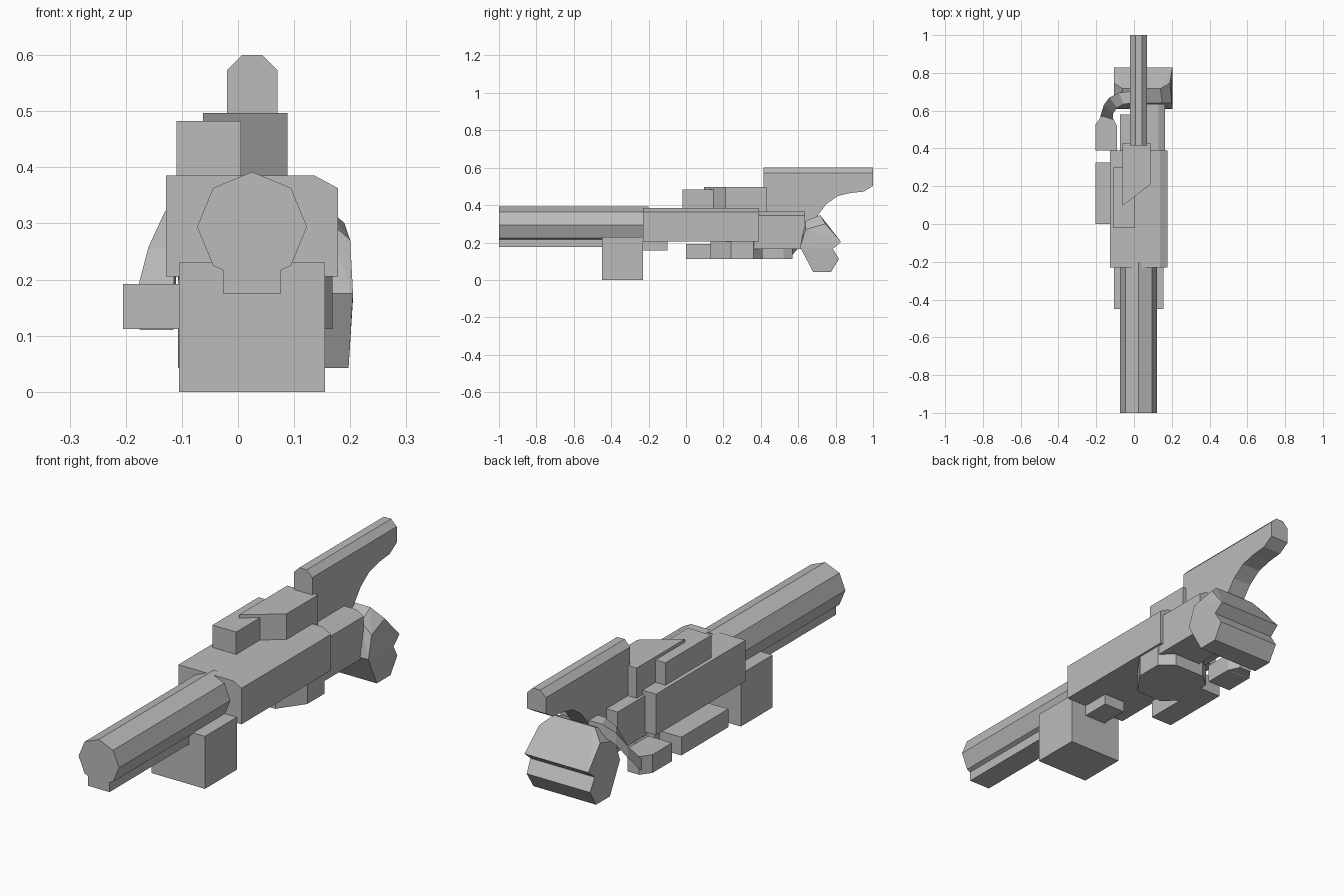
import bpy, bmesh
from math import sin, cos, pi
from mathutils import Vector

if "Cube" in bpy.data.objects:
    bpy.data.objects.remove(bpy.data.objects["Cube"])

grey = bpy.data.materials.new("plain grey")
grey.use_nodes = True
grey.diffuse_color = (0.5, 0.5, 0.5, 1)
grey.node_tree.nodes["Principled BSDF"].inputs["Base Color"].default_value = (0.5, 0.5, 0.5, 1)


def finish(name, bm):
    bmesh.ops.recalc_face_normals(bm, faces=bm.faces)
    mesh = bpy.data.meshes.new(name)
    bm.to_mesh(mesh)
    bm.free()
    mesh.materials.append(grey)
    obj = bpy.data.objects.new(name, mesh)
    bpy.context.collection.objects.link(obj)
    return obj


def prism_mesh(axis, profile, start, end):
    """Extrude a 2D profile along an axis; the profile holds the other two axes in order."""
    bm = bmesh.new()
    verts = []
    for p in profile:
        co = list(p)
        co.insert("xyz".index(axis), start)
        verts.append(bm.verts.new(co))
    face = bm.faces.new(verts)
    new = bmesh.ops.extrude_face_region(bm, geom=[face])["geom"]
    shift = Vector((0, 0, 0))
    shift["xyz".index(axis)] = end - start
    bmesh.ops.translate(bm, vec=shift, verts=[v for v in new if isinstance(v, bmesh.types.BMVert)])
    return bm


def prism(name, axis, profile, start, end):
    return finish(name, prism_mesh(axis, profile, start, end))


def box(name, x, y, z):
    corners = [(x[0], y[0]), (x[1], y[0]), (x[1], y[1]), (x[0], y[1])]
    return prism(name, "z", corners, *z)


def hull(name, rows):
    """Convex block from (x_min, x_max, y, z) rows."""
    bm = bmesh.new()
    for x0, x1, y, z in rows:
        bm.verts.new((x0, y, z))
        bm.verts.new((x1, y, z))
    bmesh.ops.convex_hull(bm, input=bm.verts)
    bmesh.ops.dissolve_limit(bm, angle_limit=0.03, verts=bm.verts, edges=bm.edges)
    return finish(name, bm)


# Octagonal barrel with a flat rail underneath
ring = [(0.025 + 0.098 * sin(i * pi / 4), 0.294 + 0.098 * cos(i * pi / 4)) for i in range(8)]
rail = [(0.077, 0.217), (0.077, 0.175), (-0.027, 0.175), (-0.027, 0.217)]
prism("barrel", "y", ring[:4] + rail + ring[5:], -1, -0.2)
box("rail_end", (-0.027, 0.077), (-0.25, -0.1), (0.157, 0.21))
box("front_box", (-0.105, 0.155), (-0.45, -0.23), (0, 0.23))

# Main body, chamfered along its left upper edge
prism("receiver", "y", [(-0.128, 0.205), (0.178, 0.205), (0.178, 0.363),
                        (0.137, 0.385), (-0.128, 0.385)], -0.23, 0.39)
prism("rear_body", "y", [(-0.02, 0.165), (0.165, 0.165), (0.165, 0.345),
                         (0.13, 0.365), (-0.02, 0.365)], 0.32, 0.635)
box("rear_side_block", (-0.075, 0), (0.38, 0.58), (0.19, 0.365))

# Blocks on top of the body
box("top_block", (-0.11, 0.005), (-0.02, 0.3), (0.38, 0.483))
prism("top_wedge", "z", [(-0.062, 0.095), (0.088, 0.21), (0.088, 0.43), (-0.062, 0.43)], 0.36, 0.497)

# Stock with a curved underside and chamfered top
stock_side = [(0.415, 0.6), (1, 0.6), (1, 0.503), (0.95, 0.472), (0.88, 0.465), (0.81, 0.448),
              (0.75, 0.405), (0.7, 0.34), (0.67, 0.29), (0.6, 0.26), (0.415, 0.3)]
bm = prism_mesh("x", stock_side, -0.02, 0.07)
top = [e for e in bm.edges if all(v.co.z > 0.59 for v in e.verts)
       and abs(e.verts[0].co.y - e.verts[1].co.y) > 0.3]
bmesh.ops.bevel(bm, geom=top, offset=0.027, segments=1, affect="EDGES")
finish("stock", bm)

# Eight-sided disc under the body
prism("under_disc", "z", [(0.168, 0.24), (0.168, 0.36), (0.11, 0.41), (-0.04, 0.41), (-0.1, 0.36),
                          (-0.1, 0.19), (-0.04, 0.13), (0.09, 0.13)], 0.112, 0.22)

# Low blocks on the right side
box("side_block", (-0.205, -0.1), (0, 0.325), (0.112, 0.192))
prism("side_rear_block", "z", [(-0.205, 0.39), (-0.09, 0.39), (-0.09, 0.52), (-0.115, 0.57),
                               (-0.172, 0.57), (-0.205, 0.525)], 0.112, 0.192)

# Tilted rear grip: tapered upper half and a wide lower half with a notch between them
hull("grip_upper", [(-0.06, 0.14, 0.717, 0.347), (-0.06, 0.15, 0.64, 0.315),
                    (-0.105, 0.19, 0.745, 0.3), (-0.107, 0.203, 0.829, 0.203),
                    (-0.107, 0.205, 0.785, 0.166), (-0.107, 0.205, 0.61, 0.175),
                    (-0.105, 0.2, 0.64, 0.27)])
hull("grip_lower", [(-0.107, 0.205, 0.61, 0.175), (-0.107, 0.197, 0.68, 0.042),
                    (-0.107, 0.197, 0.775, 0.042), (-0.107, 0.2, 0.818, 0.112),
                    (-0.107, 0.205, 0.785, 0.166)])

# Curved band from the stock down to the side block: outer and inner edge per step
steps = [((0.0, 0.705), (0.0, 0.64), 0.34), ((-0.08, 0.695), (-0.055, 0.635), 0.335),
         ((-0.13, 0.67), (-0.09, 0.615), 0.3), ((-0.16, 0.63), (-0.11, 0.585), 0.235),
         ((-0.178, 0.57), (-0.115, 0.55), 0.165), ((-0.175, 0.52), (-0.115, 0.52), 0.14)]
bm = bmesh.new()
rings = []
for outer, inner, z in steps:
    rings.append([bm.verts.new((*p, h)) for p, h in
                  ((outer, z + 0.022), (inner, z + 0.022), (inner, z - 0.03), (outer, z - 0.03))])
for a, b in zip(rings, rings[1:]):
    for i in range(4):
        j = (i + 1) % 4
        bm.faces.new((a[i], a[j], b[j], b[i]))
bm.faces.new(rings[0])
bm.faces.new(rings[-1])
finish("curved_band", bm)
